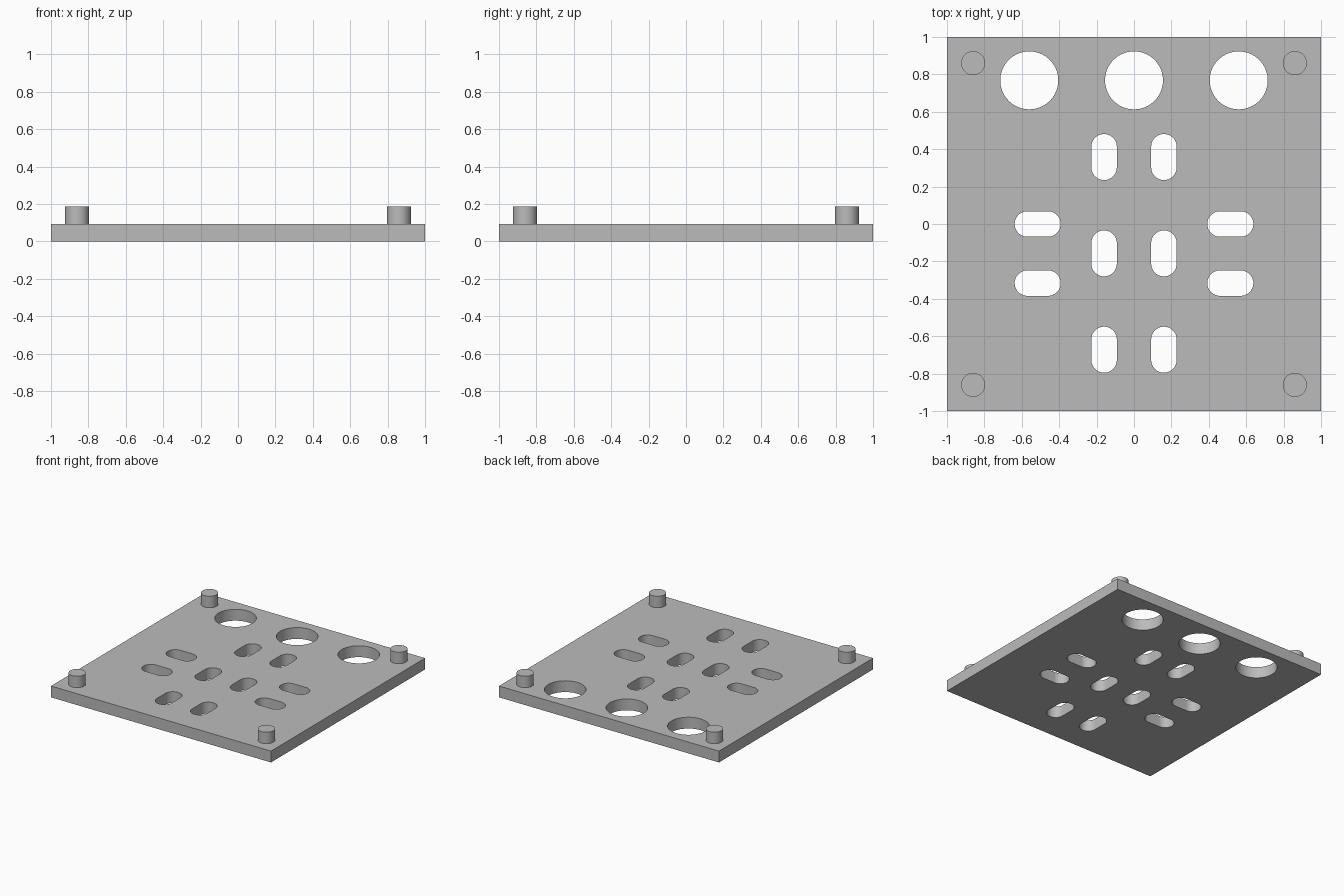
import bpy
import bmesh
from math import pi, cos, sin, radians

if "Cube" in bpy.data.objects:
    bpy.data.objects.remove(bpy.data.objects["Cube"], do_unlink=True)

THICK = 0.093
PEG_TOP = 0.187

grey = bpy.data.materials.new("plain_grey")
grey.use_nodes = True
colour = (0.5, 0.5, 0.5, 1)
grey.diffuse_color = colour
grey.node_tree.nodes["Principled BSDF"].inputs["Base Color"].default_value = colour


def add_prism(bm, outline, low, high):
    """Extrude a closed outline straight up between two heights."""
    base = bm.faces.new([bm.verts.new((x, y, low)) for x, y in outline])
    top = bmesh.ops.extrude_face_region(bm, geom=[base])["geom"]
    verts = [v for v in top if isinstance(v, bmesh.types.BMVert)]
    bmesh.ops.translate(bm, vec=(0, 0, high - low), verts=verts)


def slot(cx, cy, radius, reach_x=0, reach_y=0, steps=32):
    """Round outline, stretched into a slot by the half-distance between its end arcs."""
    start = -pi / 2 if reach_x else 0
    points = []
    for end in (1, -1):
        for i in range(steps + 1):
            a = start + pi * i / steps
            points.append((cx + end * (reach_x + radius * cos(a)),
                           cy + end * (reach_y + radius * sin(a))))
        if not (reach_x or reach_y):
            points.pop()
    return points


def make_object(name, bm):
    bmesh.ops.recalc_face_normals(bm, faces=bm.faces)
    mesh = bpy.data.meshes.new(name)
    bm.to_mesh(mesh)
    bm.free()
    mesh.materials.append(grey)
    obj = bpy.data.objects.new(name, mesh)
    bpy.context.collection.objects.link(obj)
    return obj


def select_only(obj):
    bpy.ops.object.select_all(action="DESELECT")
    obj.select_set(True)
    bpy.context.view_layer.objects.active = obj


# Cutter: three round holes, six upright slots, four sideways slots
outlines = [slot(x, 0.768, 0.155) for x in (-0.56, 0, 0.56)]
for side in (-1, 1):
    outlines += [slot(side * 0.16, y, 0.068, reach_y=0.055) for y in (0.358, -0.157, -0.672)]
    outlines += [slot(side * 0.515, y, 0.068, reach_x=0.055) for y in (0, -0.316)]
bm = bmesh.new()
for outline in outlines:
    add_prism(bm, outline, -0.1, THICK + 0.1)
cutter = make_object("hole_cutter", bm)
cutter.hide_render = True

# Base plate
bm = bmesh.new()
add_prism(bm, [(-1, -1), (1, -1), (1, 1), (-1, 1)], 0, THICK)
plate = make_object("base_plate", bm)
cut = plate.modifiers.new("holes", "BOOLEAN")
cut.operation = "DIFFERENCE"
cut.solver = "EXACT"
cut.object = cutter
select_only(plate)
bpy.ops.object.modifier_apply(modifier=cut.name)
bpy.data.objects.remove(cutter, do_unlink=True)

# Corner pegs
pegs = []
for y, end in ((-0.86, "front"), (0.86, "back")):
    for x, side in ((-0.86, "right"), (0.86, "left")):
        bm = bmesh.new()
        add_prism(bm, slot(x, y, 0.064), THICK, PEG_TOP)
        pegs.append(make_object(f"{end}_{side}_peg", bm))

for obj in [plate] + pegs:
    select_only(obj)
    bpy.ops.object.shade_smooth_by_angle(angle=radians(30))
